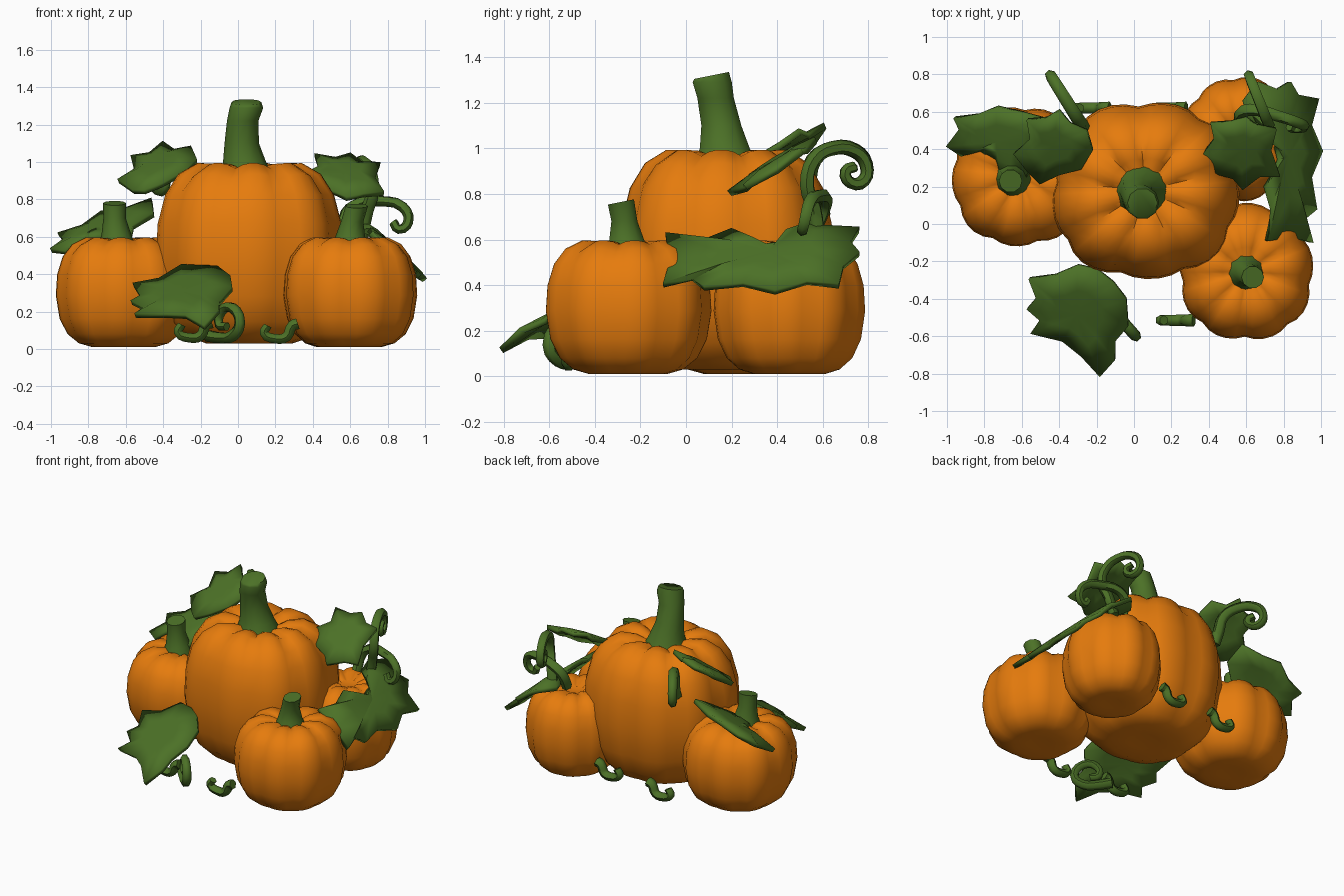
import bpy, bmesh, math

if "Cube" in bpy.data.objects:
    bpy.data.objects.remove(bpy.data.objects["Cube"])


def material(name, col):
    m = bpy.data.materials.new(name)
    m.diffuse_color = (*col, 1)
    m.use_nodes = True
    m.node_tree.nodes["Principled BSDF"].inputs["Base Color"].default_value = m.diffuse_color
    return m


ORANGE = material("pumpkin orange", (0.79, 0.20, 0.004))
GREEN = material("leaf green", (0.072, 0.165, 0.02))


def smooth(ob, angle):
    bpy.ops.object.select_all(action='DESELECT')
    ob.select_set(True)
    bpy.context.view_layer.objects.active = ob
    bpy.ops.object.shade_smooth_by_angle(angle=math.radians(angle))


def finish(bm, name, mat, angle=40):
    bmesh.ops.recalc_face_normals(bm, faces=bm.faces)
    me = bpy.data.meshes.new(name)
    bm.to_mesh(me)
    bm.free()
    me.materials.append(mat)
    ob = bpy.data.objects.new(name, me)
    bpy.context.collection.objects.link(ob)
    smooth(ob, angle)
    return ob


# Profile of a pumpkin as (radius fraction, height fraction)
PROFILE = [(0.2, 0.012), (0.46, 0.0), (0.66, 0.035), (0.83, 0.12), (0.945, 0.26), (1.0, 0.47),
           (0.98, 0.66), (0.9, 0.82), (0.76, 0.935), (0.56, 0.995), (0.36, 0.99), (0.18, 0.95)]


def pumpkin(name, cx, cy, rx, ry, z0, z1, lobes=9, turn=0.0, square=0.04, per=5):
    bm = bmesh.new()
    n = lobes * per
    rings = []
    for f, h in PROFILE:
        ring = []
        for i in range(n):
            a = 2 * math.pi * i / n + turn
            bulge = math.sin(math.pi * (i % per) / per) ** 0.8
            depth = 0.055 if h > 0.1 else 0.03
            k = f * (1 - depth + depth * bulge) * (1 + square * math.sin(2 * a) ** 2)
            dz = h - (0.03 * (1 - bulge) if h > 0.9 else 0)
            ring.append(bm.verts.new((cx + rx * k * math.cos(a), cy + ry * k * math.sin(a),
                                      z0 + (z1 - z0) * dz)))
        rings.append(ring)
    for lo, hi in zip(rings, rings[1:]):
        for i in range(n):
            bm.faces.new((lo[i], lo[(i + 1) % n], hi[(i + 1) % n], hi[i]))
    bm.faces.new(rings[0])
    bm.faces.new(rings[-1])
    return finish(bm, name, ORANGE, 60)


# Round stem through (x, y, z, radius) rings
def stem(name, rings, sides=10):
    bm = bmesh.new()
    loops = []
    for x, y, z, r in rings:
        loops.append([bm.verts.new((x + r * math.cos(2 * math.pi * i / sides),
                                    y + r * math.sin(2 * math.pi * i / sides), z))
                      for i in range(sides)])
    for v in loops[-1]:
        v.co.z += 0.2 * (v.co.y - rings[-1][1])
    for lo, hi in zip(loops, loops[1:]):
        for i in range(sides):
            j = (i + 1) % sides
            bm.faces.new((lo[i], lo[j], hi[j], hi[i]))
    bm.faces.new(loops[0])
    bm.faces.new(loops[-1])
    return finish(bm, name, GREEN, 60)


# Leaf: outline seen from the top, laid on a sloping plane with a raised middle
def leaf(name, outline, z, slope_x, slope_y, thick=0.03, dome=0.02, cap=2.0):
    bm = bmesh.new()
    n = len(outline)
    cx = sum(p[0] for p in outline) / n
    cy = sum(p[1] for p in outline) / n

    def vert(x, y, up):
        h = min(z + slope_x * (x - cx) + slope_y * (y - cy), cap)
        return bm.verts.new((x, y, h + up))
    mid = vert(cx, cy, dome * 0.6)
    inner = [vert(cx + (x - cx) * 0.5, cy + (y - cy) * 0.5, dome) for x, y in outline]
    outer = [vert(x, y, -0.01 if i % 2 else 0.008) for i, (x, y) in enumerate(outline)]
    for i in range(n):
        j = (i + 1) % n
        bm.faces.new((mid, inner[i], inner[j]))
        bm.faces.new((inner[i], outer[i], outer[j], inner[j]))
    ob = finish(bm, name, GREEN, 50)
    mod = ob.modifiers.new("thickness", 'SOLIDIFY')
    mod.thickness = thick
    mod.offset = 0
    return ob


# Tapering curled tendril
def tendril(name, pts, r0, r1):
    cu = bpy.data.curves.new(name, 'CURVE')
    cu.dimensions = '3D'
    cu.bevel_depth = 1.0
    cu.bevel_resolution = 1
    cu.resolution_u = 3
    cu.use_fill_caps = True
    sp = cu.splines.new('BEZIER')
    sp.bezier_points.add(len(pts) - 1)
    for i, (b, p) in enumerate(zip(sp.bezier_points, pts)):
        b.co = p
        b.handle_left_type = b.handle_right_type = 'AUTO'
        b.radius = r0 + (r1 - r0) * i / (len(pts) - 1)
    tmp = bpy.data.objects.new(name + " path", cu)
    bpy.context.collection.objects.link(tmp)
    dg = bpy.context.evaluated_depsgraph_get()
    me = bpy.data.meshes.new_from_object(tmp.evaluated_get(dg))
    bpy.data.objects.remove(tmp)
    me.materials.clear()
    me.materials.append(GREEN)
    ob = bpy.data.objects.new(name, me)
    bpy.context.collection.objects.link(ob)
    smooth(ob, 60)


# Pumpkins
pumpkin("main_pumpkin", 0.06, 0.18, 0.505, 0.475, 0.03, 1.0, 9, 0.25, 0.055)
pumpkin("left_pumpkin", -0.61, 0.255, 0.365, 0.375, 0.01, 0.60, 9, 0.1)
pumpkin("right_front_pumpkin", 0.60, -0.255, 0.36, 0.368, 0.01, 0.60, 9, 0.5)
pumpkin("right_back_pumpkin", 0.57, 0.455, 0.325, 0.335, 0.01, 0.60, 9, 0.3, 0.0)

# Stems
stem("main_stem", [(0.04, 0.175, 0.94, 0.14), (0.035, 0.17, 1.0, 0.115), (0.02, 0.155, 1.1, 0.092),
                   (0.025, 0.13, 1.22, 0.084), (0.045, 0.115, 1.29, 0.09), (0.045, 0.112, 1.32, 0.08)])
stem("left_stem", [(-0.65, 0.24, 0.55, 0.1), (-0.65, 0.24, 0.61, 0.08), (-0.66, 0.235, 0.7, 0.06),
                   (-0.66, 0.23, 0.78, 0.062)])
stem("right_front_stem", [(0.6, -0.26, 0.55, 0.1), (0.6, -0.26, 0.6, 0.08),
                          (0.61, -0.27, 0.68, 0.06), (0.635, -0.285, 0.765, 0.06)])

# Leaves
leaf("front_leaf", [(-0.57, -0.45), (-0.52, -0.39), (-0.56, -0.29), (-0.42, -0.27), (-0.3, -0.22),
                    (-0.2, -0.24), (-0.11, -0.31), (-0.04, -0.4), (-0.03, -0.54), (-0.1, -0.62),
                    (-0.1, -0.72), (-0.18, -0.81), (-0.28, -0.7), (-0.38, -0.62), (-0.55, -0.58),
                    (-0.5, -0.51)], 0.285, 0.23, 0.57)
leaf("left_upper_leaf", [(-0.64, 0.38), (-0.55, 0.46), (-0.57, 0.56), (-0.47, 0.57), (-0.4, 0.61),
                         (-0.34, 0.54), (-0.25, 0.5), (-0.22, 0.4), (-0.28, 0.3), (-0.4, 0.27),
                         (-0.5, 0.22), (-0.56, 0.28)], 0.972, 0.27, 0.6)
leaf("left_lower_leaf", [(-1.0, 0.42), (-0.93, 0.51), (-0.96, 0.57), (-0.83, 0.59), (-0.73, 0.63),
                         (-0.6, 0.6), (-0.46, 0.56), (-0.45, 0.42), (-0.56, 0.33), (-0.58, 0.2),
                         (-0.7, 0.25), (-0.73, 0.34), (-0.82, 0.4), (-0.92, 0.37)],
     0.63, 0.38, 0.46)
leaf("right_upper_leaf", [(0.37, 0.38), (0.43, 0.46), (0.41, 0.54), (0.52, 0.55), (0.6, 0.57),
                          (0.66, 0.53), (0.76, 0.51), (0.73, 0.4), (0.78, 0.26), (0.67, 0.26),
                          (0.58, 0.19), (0.53, 0.25), (0.42, 0.28)], 0.925, -0.08, 0.62)
leaf("right_lower_leaf", [(0.66, 0.76), (0.76, 0.72), (0.83, 0.76), (0.87, 0.69), (0.98, 0.67),
                          (0.94, 0.53), (1.0, 0.39), (0.94, 0.25), (0.97, 0.08), (0.91, 0.03),
                          (0.95, -0.1), (0.83, -0.07), (0.71, -0.09), (0.73, 0.08), (0.7, 0.2),
                          (0.77, 0.34), (0.74, 0.48), (0.62, 0.54), (0.58, 0.66)],
     0.53, -0.92, 0.03, cap=0.635)


# Back tendrils: one curl outline (y, z), leaned sideways in x
CURL = [(0.53, 0.84), (0.56, 0.95), (0.64, 1.0), (0.74, 0.99), (0.79, 0.93),
        (0.78, 0.86), (0.72, 0.85), (0.7, 0.9), (0.74, 0.92)]
tendril("left_back_tendril", [(-0.27, 0.5, 0.76)] +
        [(-0.28 - 0.63 * (y - 0.53), y, z) for y, z in CURL], 0.04, 0.024)
tendril("right_back_tendril", [(0.66, 0.58, 0.6), (0.69, 0.56, 0.74)] +
        [(0.72 - 0.4 * (y - 0.53), y, z) for y, z in CURL], 0.036, 0.024)
tendril("right_side_tendril", [(0.57, 0.55, 0.62), (0.58, 0.6, 0.73), (0.65, 0.61, 0.78),
                               (0.76, 0.58, 0.79), (0.88, 0.54, 0.76), (0.91, 0.52, 0.68),
                               (0.86, 0.51, 0.64), (0.83, 0.52, 0.68)], 0.035, 0.024)

# Small ground curls: one (x, z) hook outline placed around the main pumpkin
HOOK = [(0.1, 0.08), (0.07, 0.07), (0.04, 0.01), (-0.02, 0.0), (-0.08, 0.03), (-0.06, 0.07)]
for name, x, y, z in (("front_right_curl", 0.22, -0.515, 0.055), ("back_right_curl", 0.18, 0.62, 0.1),
                      ("back_left_curl", -0.23, 0.62, 0.065), ("front_left_curl", -0.24, -0.47, 0.06)):
    tendril(name, [(x + a, y, z + b) for a, b in HOOK], 0.034, 0.026)

# Looped tendril in front, turned towards the right
LOOP = [(-0.16, 0.07), (-0.1, 0.06), (-0.03, 0.07), (0.01, 0.14), (-0.03, 0.22),
        (-0.09, 0.2), (-0.1, 0.13), (-0.06, 0.12)]
tendril("front_loop_tendril", [(x, -0.6 - 1.1 * (x - 0.01), z) for x, z in LOOP], 0.034, 0.024)
